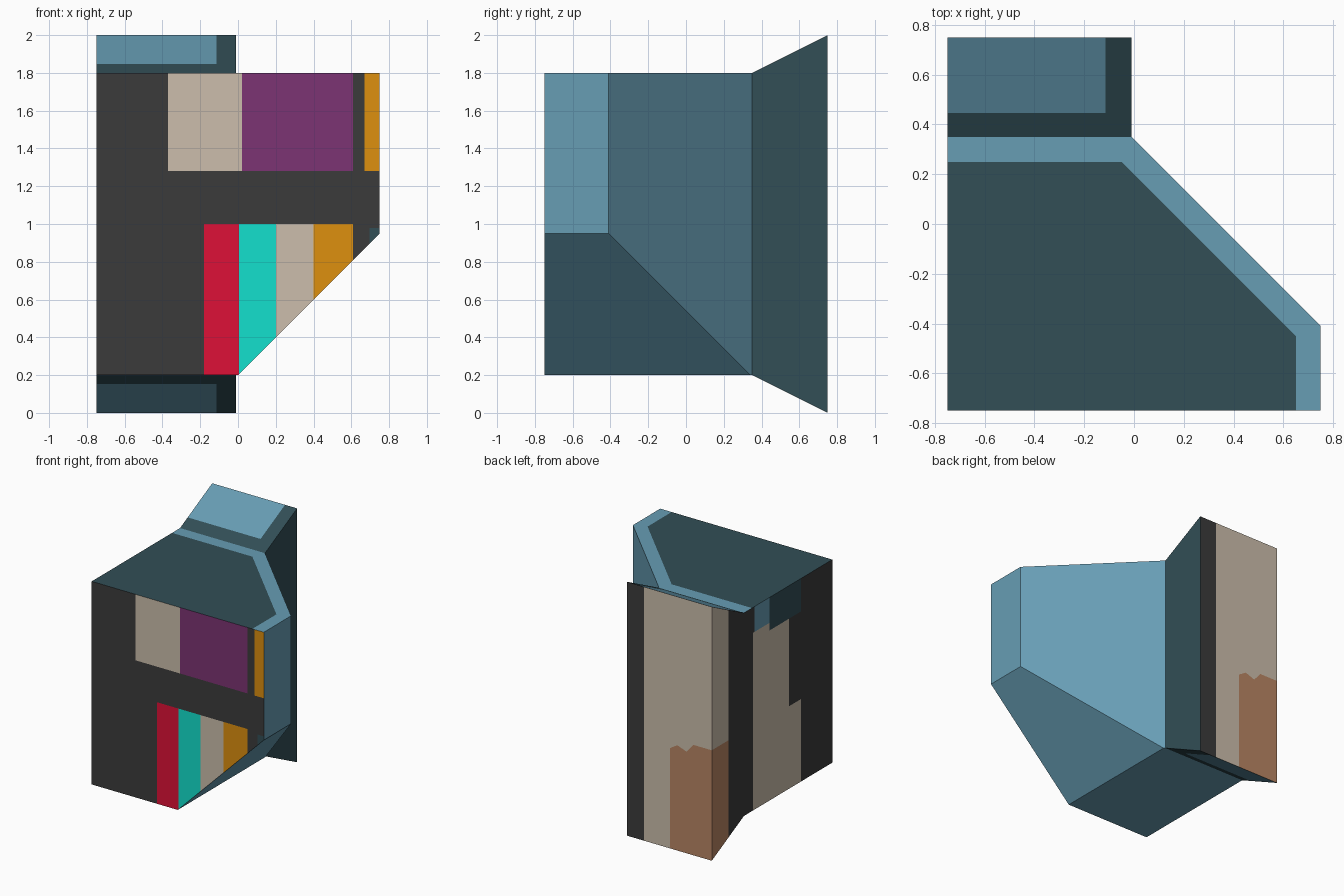
import bpy, bmesh
from mathutils import Vector

if "Cube" in bpy.data.objects:
    bpy.data.objects.remove(bpy.data.objects["Cube"])

# ---- materials -----------------------------------------------------------
def linear(c):
    c /= 255
    return c / 12.92 if c <= 0.04045 else ((c + 0.055) / 1.055) ** 2.4

COLOURS = {
    "light_teal": (103, 157, 180), "dark_teal": (50, 78, 86),
    "charcoal": (59, 59, 59), "beige": (204, 190, 172),
    "purple": (124, 51, 115), "orange": (221, 144, 15),
    "red": (222, 17, 55), "turquoise": (19, 224, 205),
    "brown": (185, 134, 100),
}
NAMES = list(COLOURS)
MATS = []
for name, rgb in COLOURS.items():
    m = bpy.data.materials.new(name)
    m.diffuse_color = (*[linear(c) for c in rgb], 1)
    m.use_nodes = True
    m.node_tree.nodes["Principled BSDF"].inputs["Base Color"].default_value = m.diffuse_color
    MATS.append(m)

X, Y, Z = Vector((1, 0, 0)), Vector((0, 1, 0)), Vector((0, 0, 1))

# ---- helpers -------------------------------------------------------------
def prism(profile, x0, x1):
    """Extrude a (y, z) profile along x."""
    bm = bmesh.new()
    face = bm.faces.new([bm.verts.new((x0, y, z)) for y, z in profile])
    ext = bmesh.ops.extrude_face_region(bm, geom=[face])
    moved = [v for v in ext["geom"] if isinstance(v, bmesh.types.BMVert)]
    bmesh.ops.translate(bm, verts=moved, vec=(x1 - x0, 0, 0))
    bmesh.ops.recalc_face_normals(bm, faces=bm.faces)
    return bm

def slice_off(bm, point, normal):
    """Cut away everything on the normal side and cap the cut."""
    geom = bm.verts[:] + bm.edges[:] + bm.faces[:]
    cut = bmesh.ops.bisect_plane(bm, geom=geom, plane_co=point, plane_no=normal, clear_outer=True)
    edges = [e for e in cut["geom_cut"] if isinstance(e, bmesh.types.BMEdge)]
    bmesh.ops.holes_fill(bm, edges=edges)
    bmesh.ops.recalc_face_normals(bm, faces=bm.faces)

def facing(bm, d):
    bm.normal_update()
    return [f for f in bm.faces if f.normal.dot(d) > 0.85]

def base(bm, d, colour):
    for f in facing(bm, d):
        f.material_index = NAMES.index(colour)

def paint(bm, d, axes, poly, colour):
    """Cut a convex polygon into the faces looking along d and colour it."""
    a, b = axes
    centre = [sum(p[i] for p in poly) / len(poly) for i in (0, 1)]
    planes = []
    for p, q in zip(poly, poly[1:] + poly[:1]):
        co, no = Vector((0, 0, 0)), Vector((0, 0, 0))
        co[a], co[b] = p
        no[a], no[b] = q[1] - p[1], p[0] - q[0]
        if no[a] * (centre[0] - p[0]) + no[b] * (centre[1] - p[1]) > 0:
            no = -no
        planes.append((co, no.normalized()))
    for co, no in planes:
        faces = facing(bm, d)
        edges = list({e for f in faces for e in f.edges})
        verts = list({v for f in faces for v in f.verts})
        bmesh.ops.bisect_plane(bm, geom=verts + edges + faces, dist=1e-5, plane_co=co, plane_no=no)
    for f in facing(bm, d):
        c = f.calc_center_median()
        if all((c - co).dot(no) < 0 for co, no in planes):
            f.material_index = NAMES.index(colour)

def rect(bm, d, axes, a0, a1, b0, b1, colour):
    paint(bm, d, axes, [(a0, b0), (a1, b0), (a1, b1), (a0, b1)], colour)

def finish(bm, name):
    # drop the hidden joint between the two parts
    joint = [f for f in bm.faces if all(abs(v.co.y - 0.35) < 1e-4 for v in f.verts)]
    bmesh.ops.delete(bm, geom=joint, context="FACES")
    me = bpy.data.meshes.new(name)
    for m in MATS:
        me.materials.append(m)
    bm.to_mesh(me)
    bm.free()
    bpy.context.collection.objects.link(bpy.data.objects.new(name, me))

# ---- main body: box with a chamfered corner and sloped underside -----------
body = prism([(-0.75, 0.2), (0.35, 0.2), (0.35, 1.8), (-0.75, 1.8)], -0.75, 0.75)
slice_off(body, (-0.01, 0.35, 1), (1, 1, 0))
slice_off(body, (0, 0, 0.2), (1, 0, -1))
base(body, -Y, "charcoal")
base(body, -X, "charcoal")

# top inlay
paint(body, Z, (0, 1), [(-0.76, -0.76), (0.65, -0.76), (0.65, -0.45),
                        (-0.05, 0.25), (-0.76, 0.25)], "dark_teal")

# front panels: upper row, lower stripes, corner patch
for x0, x1, col in [(-0.37, 0.02, "beige"), (0.02, 0.61, "purple"), (0.67, 0.76, "orange")]:
    rect(body, -Y, (0, 2), x0, x1, 1.28, 1.81, col)
for x0, x1, col in [(-0.18, 0.005, "red"), (0.005, 0.2, "turquoise"),
                    (0.2, 0.4, "beige"), (0.4, 0.61, "orange")]:
    rect(body, -Y, (0, 2), x0, x1, 0.19, 1.0, col)
rect(body, -Y, (0, 2), 0.695, 0.76, 0.85, 0.98, "dark_teal")

# left side patches
for y0, y1, z0, z1, col in [(0.03, 0.24, 0.19, 1.6, "beige"), (-0.21, 0.03, 0.19, 1.54, "beige"),
                            (-0.36, -0.21, 0.19, 0.85, "beige"), (0.03, 0.22, 1.6, 1.81, "light_teal"),
                            (-0.36, 0.03, 1.54, 1.81, "dark_teal")]:
    rect(body, -X, (1, 2), y0, y1, z0, z1, col)
finish(body, "main_body")

# ---- back panel: flares up and down towards the rear -----------------------
back = prism([(0.35, 0.2), (0.75, 0), (0.75, 2), (0.35, 1.8)], -0.75, -0.01)
base(back, Y, "charcoal")
base(back, -X, "charcoal")
base(back, X, "dark_teal")
for d in (Z, -Z):
    base(back, d, "dark_teal")
    rect(back, d, (0, 1), -0.76, -0.115, 0.445, 0.76, "light_teal")

# rear and side coverings, with the wavy-topped brown patch
rect(back, Y, (0, 2), -0.76, -0.16, -0.1, 2.1, "beige")
rect(back, -X, (1, 2), 0.54, 0.76, -0.1, 2.1, "beige")
rect(back, -X, (1, 2), 0.54, 0.76, -0.1, 0.87, "brown")
wave = [(-0.385, 0.79), (-0.45, 0.83), (-0.53, 0.80), (-0.59, 0.87), (-0.76, 0.87)]
for p, q in zip(wave, wave[1:]):
    paint(back, Y, (0, 2), [(p[0], -0.1), p, q, (q[0], -0.1)], "brown")
finish(back, "back_panel")
